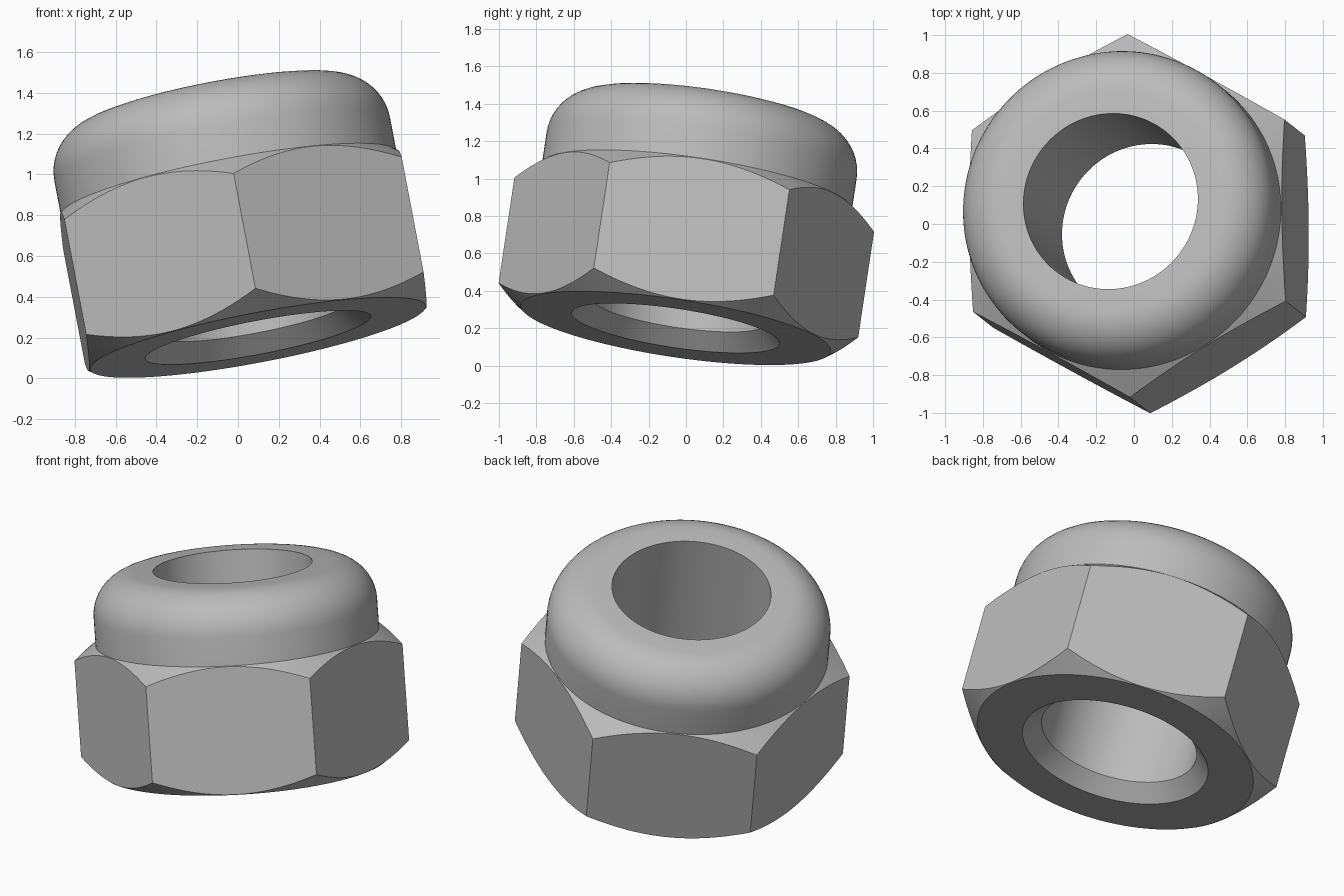
import bpy, bmesh, math
from mathutils import Matrix, Vector

if "Cube" in bpy.data.objects:
    bpy.data.objects.remove(bpy.data.objects["Cube"])

steel = bpy.data.materials.new("grey_steel")
steel.use_nodes = True
COLOUR = (0.5, 0.5, 0.5, 1)
steel.diffuse_color = COLOUR
steel.node_tree.nodes["Principled BSDF"].inputs["Base Color"].default_value = COLOUR

# Tilted frame: z along the bore, x towards a hexagon corner
axis = Vector((-0.19, 0.15, 1)).normalized()
corner = Vector((-0.0065, 0.9887, -0.1474))
side = axis.cross(corner).normalized()
corner = side.cross(axis)
FRAME = Matrix.Translation((0.098, -0.055, 0.2)) @ Matrix((corner, side, axis)).transposed().to_4x4()

BORE, COLLAR, FLAT = 0.47, 0.838, 0.842
HEX_TOP, TOP, ROUND = 0.778, 1.2, 0.25


def add_object(name, bm):
    bmesh.ops.recalc_face_normals(bm, faces=bm.faces)
    mesh = bpy.data.meshes.new(name)
    bm.to_mesh(mesh)
    bm.free()
    mesh.materials.append(steel)
    obj = bpy.data.objects.new(name, mesh)
    bpy.context.collection.objects.link(obj)
    obj.matrix_world = FRAME
    return obj


def lathe(name, profile, steps=128):
    """Revolve a closed (radius, height) profile about the bore axis."""
    bm = bmesh.new()
    verts = [bm.verts.new((r, 0, z)) for r, z in profile]
    edges = [bm.edges.new((v, verts[i - 1])) for i, v in enumerate(verts)]
    bmesh.ops.spin(bm, geom=verts + edges, axis=(0, 0, 1), cent=(0, 0, 0),
                   angle=math.tau, steps=steps, use_merge=True)
    bmesh.ops.remove_doubles(bm, verts=bm.verts, dist=1e-5)
    return add_object(name, bm)


# Hexagonal prism used to trim the turned body
bm = bmesh.new()
bmesh.ops.create_cone(bm, cap_ends=True, segments=6, depth=2,
                      radius1=FLAT / math.cos(math.pi / 6),
                      radius2=FLAT / math.cos(math.pi / 6))
# Put a corner exactly on the x axis
first = bm.verts[:][0].co
bmesh.ops.rotate(bm, verts=bm.verts, matrix=Matrix.Rotation(-math.atan2(first.y, first.x), 3, 'Z'))
prism = add_object("hexagon_cutter", bm)

# Hexagon body with conical corner chamfers and a countersunk bore
body = lathe("hexagon_body", [
    (BORE + 0.093, 0), (0.838, 0), (1.1, 0.193), (1.1, HEX_TOP - 0.193),
    (0.838, HEX_TOP), (BORE, HEX_TOP), (BORE, 0.093)])
trim = body.modifiers.new("trim", 'BOOLEAN')
trim.operation = 'INTERSECT'
trim.solver = 'EXACT'
trim.object = prism
bpy.context.view_layer.objects.active = body
bpy.ops.object.modifier_apply(modifier=trim.name)
bpy.data.objects.remove(prism)

# Collar with a rounded shoulder
arc = [math.pi / 2 * i / 12 for i in range(13)]
collar = lathe("locking_collar", [(BORE, HEX_TOP), (COLLAR, HEX_TOP)] + [
    (COLLAR - ROUND + ROUND * math.cos(a), TOP - ROUND + ROUND * math.sin(a))
    for a in arc] + [(BORE, TOP)])

for obj in (body, collar):
    bpy.ops.object.select_all(action='DESELECT')
    obj.select_set(True)
    bpy.context.view_layer.objects.active = obj
    bpy.ops.object.shade_smooth_by_angle(angle=math.radians(25))
